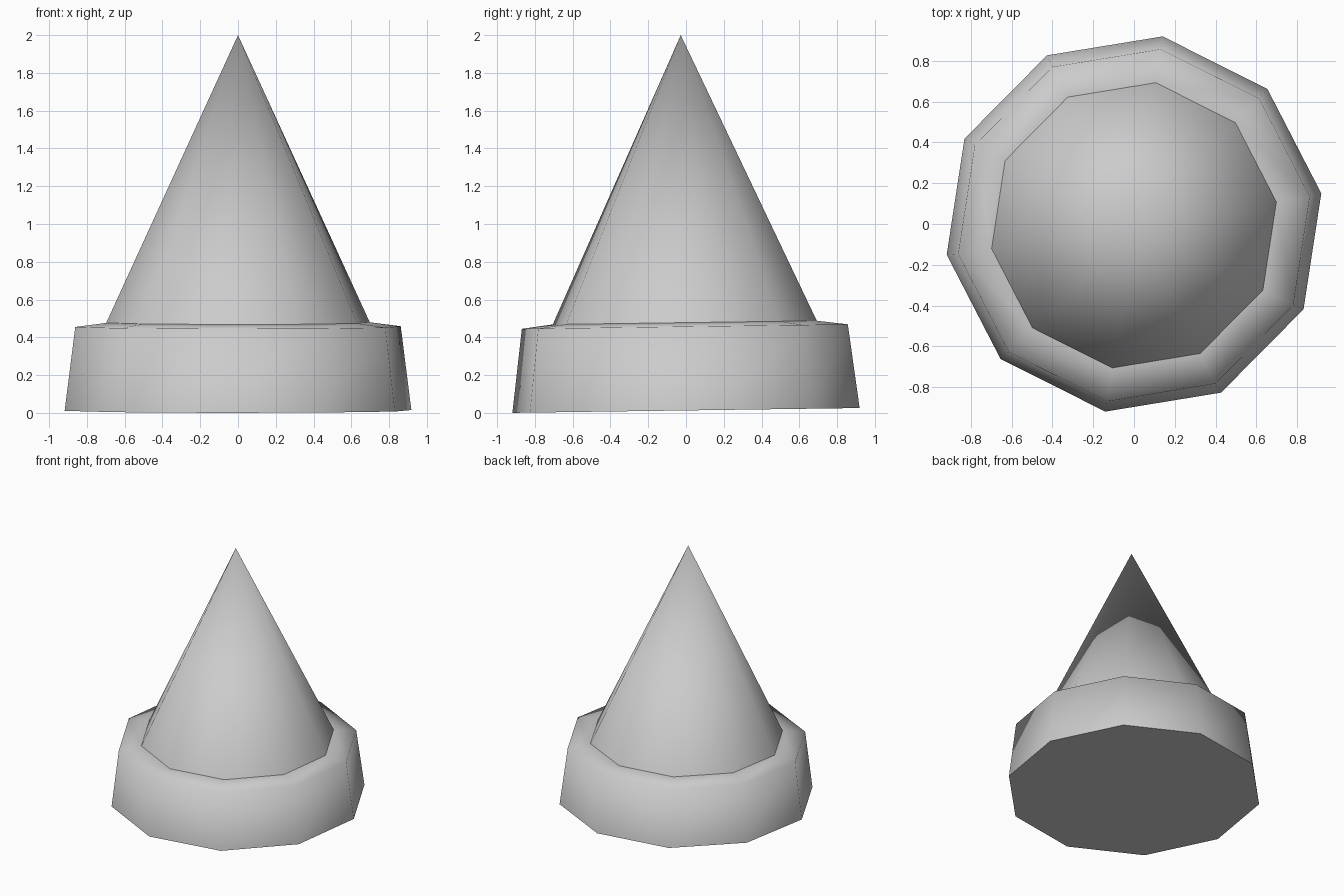
import bpy, bmesh
from math import radians, sin, cos, tau
from mathutils import Matrix

cube = bpy.data.objects.get("Cube")
if cube:
    bpy.data.objects.remove(cube, do_unlink=True)

SIDES = 10
TURN = radians(9.3)      # rotation of the corners
TILT = radians(0.8)      # the whole piece leans slightly forward
LIFT = 0.013

grey = bpy.data.materials.new("light_grey")
grey.use_nodes = True
colour = (0.6, 0.6, 0.6, 1)
grey.diffuse_color = colour
grey.node_tree.nodes["Principled BSDF"].inputs["Base Color"].default_value = colour


def lathe(name, profile, cap_bottom, cap_top):
    """Spin (radius, height) pairs into a ten-sided solid; radius 0 is a tip."""
    bm = bmesh.new()
    rings = []
    for r, z in profile:
        count = SIDES if r else 1
        rings.append([bm.verts.new((r * cos(TURN + tau * i / SIDES),
                                    r * sin(TURN + tau * i / SIDES), z))
                      for i in range(count)])
    for low, high in zip(rings, rings[1:]):
        for i in range(SIDES):
            j = (i + 1) % SIDES
            if len(high) == 1:
                bm.faces.new((low[i], low[j], high[0]))
            else:
                bm.faces.new((low[i], low[j], high[j], high[i]))
    if cap_bottom:
        bm.faces.new(rings[0][::-1])
    if cap_top:
        bm.faces.new(rings[-1])
    bm.transform(Matrix.Translation((0, 0, LIFT)) @ Matrix.Rotation(TILT, 4, "X"))
    mesh = bpy.data.meshes.new(name)
    bm.to_mesh(mesh)
    bm.free()
    mesh.materials.append(grey)
    obj = bpy.data.objects.new(name, mesh)
    bpy.context.collection.objects.link(obj)
    bpy.ops.object.select_all(action="DESELECT")
    obj.select_set(True)
    bpy.context.view_layer.objects.active = obj
    bpy.ops.object.shade_smooth_by_angle(angle=radians(88))
    return obj


# Wide collar with a sloped wall and a shallow shoulder
lathe("base_collar", [(0.93, 0), (0.873, 0.444), (0.707, 0.465)], True, True)

# Pointed cone standing on the collar
lathe("cone", [(0.707, 0.465), (0, 1.987)], False, False)
